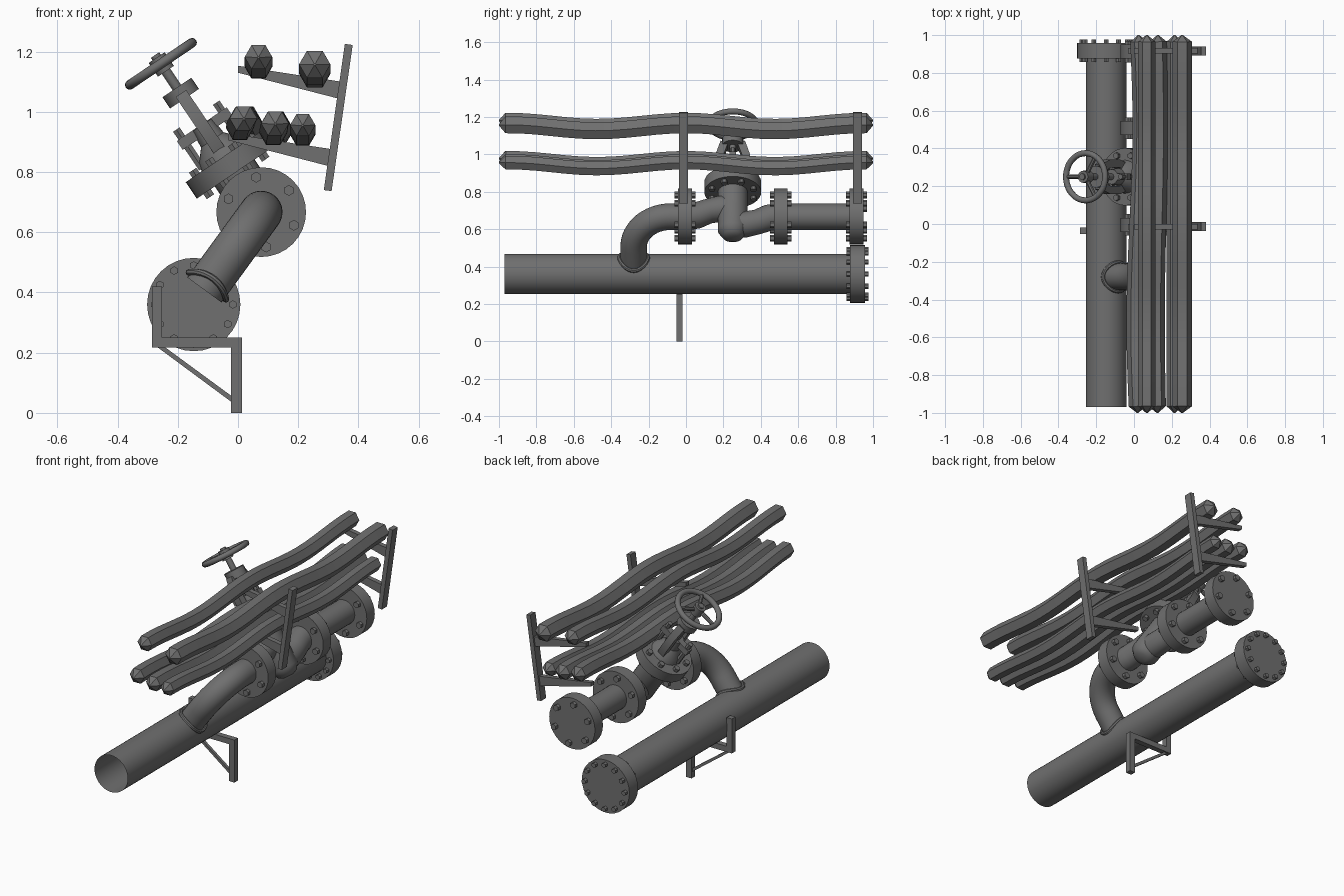
import bpy, bmesh
from math import sin, cos, pi, sqrt, radians
from mathutils import Vector as V

cube = bpy.data.objects.get("Cube")
if cube:
    bpy.data.objects.remove(cube)

steel = bpy.data.materials.new("dark_grey_steel")
steel.use_nodes = True
GREY = (0.16, 0.16, 0.16, 1)
steel.diffuse_color = GREY
bsdf = next(n for n in steel.node_tree.nodes if n.type == "BSDF_PRINCIPLED")
bsdf.inputs["Base Color"].default_value = GREY


def finish(name, bm, fix_normals=True):
    if fix_normals:
        bmesh.ops.recalc_face_normals(bm, faces=bm.faces)
    for f in bm.faces:
        f.smooth = True
    for e in bm.edges:
        e.smooth = e.is_manifold and e.calc_face_angle(0) < radians(35)
    me = bpy.data.meshes.new(name)
    bm.to_mesh(me)
    bm.free()
    me.materials.append(steel)
    ob = bpy.data.objects.new(name, me)
    bpy.context.collection.objects.link(ob)
    return ob


def sweep(name, pts, radii, sides=28, caps=True, closed=False, ref=(1, 0, 0), phase=0):
    """Round section carried along a path, with one radius or one per point."""
    pts = [V(p) for p in pts]
    n = len(pts)
    if not isinstance(radii, (list, tuple)):
        radii = [radii] * n
    bm = bmesh.new()
    rings = []
    for i, p in enumerate(pts):
        if closed:
            t = pts[(i + 1) % n] - pts[i - 1]
        else:
            t = pts[min(i + 1, n - 1)] - pts[max(i - 1, 0)]
        a = t.cross(V(ref)).normalized()
        b = a.cross(t).normalized()
        angles = [phase + 2 * pi * k / sides for k in range(sides)]
        rings.append([bm.verts.new(p + (a * cos(g) + b * sin(g)) * radii[i]) for g in angles])
    for i in range(n if closed else n - 1):
        r, s = rings[i], rings[(i + 1) % n]
        for k in range(sides):
            j = (k + 1) % sides
            bm.faces.new((r[k], r[j], s[j], s[k]))
    if caps and not closed:
        bm.faces.new(rings[0])
        bm.faces.new(rings[-1])
    return finish(name, bm)


def prism(name, outline, y0, y1):
    """Front outline given as (x, z), extruded along y."""
    bm = bmesh.new()
    a, b = ([bm.verts.new((x, y, z)) for x, z in outline] for y in (y0, y1))
    bm.faces.new(a)
    bm.faces.new(b)
    for k in range(len(a)):
        j = (k + 1) % len(a)
        bm.faces.new((a[k], a[j], b[j], b[k]))
    return finish(name, bm)


def rect(x0, x1, z0, z1):
    return [(x0, z0), (x1, z0), (x1, z1), (x0, z1)]


def flange(name, centre, axis, ref, radius, half, bolts, bolt_ring, bolt_r, start):
    """Disc with a ring of hexagonal bolts passing through it."""
    c, d, a = V(centre), V(axis), V(ref)
    b = a.cross(d)
    sweep(name, [c - d * half, c + d * half], radius, 32, ref=ref)
    for k in range(bolts):
        g = start + 2 * pi * k / bolts
        p = c + (a * cos(g) - b * sin(g)) * bolt_ring
        reach = d * (half + 0.02)
        sweep(f"{name}_bolt_{k + 1}", [p - reach, p + reach], bolt_r, 6, ref=ref)


# Main pipe, open at the front, with its end flange
MX, MZ, MR = -0.147, 0.36, 0.108
sweep("main_pipe", [(MX, -0.97, MZ), (MX, 0.9, MZ)], MR, 36, caps=False)
flange("main_flange", (MX, 0.917, MZ), (0, 1, 0), (1, 0, 0), 0.155, 0.04, 12, 0.13, 0.014, 0)

# Branch elbow leaning from the main pipe up to the upper line
UX, UZ, UR = 0.077, 0.667, 0.071
lean = V((UX - MX, 0, UZ - MZ))
rise = lean.length
lean.normalize()
across = V((lean.z, 0, -lean.x))
root = V((MX, -0.28, MZ))
bend = 0.2
path = [root + lean * 0.06]
for k in range(13):
    g = pi / 2 * k / 12
    path.append(root + lean * (rise - bend + bend * sin(g)) + V((0, bend * (1 - cos(g)), 0)))
path.append(V((UX, 0, UZ)))
sweep("branch_elbow", path, UR, ref=across)

# Weld bead following the saddle joint
saddle = []
for k in range(36):
    g = 2 * pi * k / 36
    u = 0.076 * cos(g)
    saddle.append(root + across * u + V((0, 0.076 * sin(g), 0)) + lean * sqrt(MR ** 2 - u * u))
sweep("weld_bead", saddle, 0.011, 8, closed=True, ref=lean)

# Upper line and its flanges
sweep("outlet_pipe", [(UX, 0.5, UZ), (UX, 0.9, UZ)], UR)
for label, y in (("inlet", -0.005), ("middle", 0.507), ("end", 0.912)):
    flange(label + "_flange", (UX, y, UZ), (0, 1, 0), (1, 0, 0),
           0.149, 0.037, 6, 0.117, 0.018, radians(22))

# Valve frame: p across, y along the line, u along the stem
C, P, U = V((UX, 0.25, UZ)), V((0.828, 0, 0.56)), V((-0.56, 0, 0.828))


def at(p, y, u):
    return C + P * p + V((0, y, 0)) + U * u


def stem_part(name, profile, sides=28):
    return sweep(name, [at(0, 0, u) for u, r in profile], [r for u, r in profile], sides, ref=P)


# Valve body with offset inlet and outlet passages
stem_part("valve_body", [(-0.14, 0.03), (-0.128, 0.055), (-0.09, 0.08), (0.18, 0.08)])
for label, s in (("inlet", -1), ("outlet", 1)):
    course = [(0.24, 0), (0.19, 0.008), (0.13, 0.035), (0.07, 0.05), (0, 0.055)]
    sweep(f"valve_{label}_passage", [at(0, s * y, -s * u) for y, u in course],
          [0.072, 0.071, 0.067, 0.07, 0.07], ref=P)

# Bonnet, gland and yoke
flange("bonnet_flange", at(0, 0, 0.19), U, P, 0.152, 0.033, 8, 0.12, 0.017, radians(22.5))
stem_part("bonnet", [(0.2, 0.095), (0.25, 0.08), (0.29, 0.045), (0.35, 0.04)])
sweep("gland_plate", [at(-0.1, 0, 0.335), at(0.1, 0, 0.335)], 0.025, 4, ref=U, phase=pi / 4)
for label, s in (("left", 1), ("right", -1)):
    sweep(f"gland_bolt_{label}", [at(s * 0.08, 0, 0.23), at(s * 0.08, 0, 0.385)], 0.015, 6, ref=P)
for label, s in (("front", -1), ("back", 1)):
    arm = [at(0, s * y, u) for y, u in ((0.05, 0.23), (0.07, 0.3), (0.07, 0.39), (0.045, 0.47))]
    sweep(f"yoke_arm_{label}", arm, 0.03, 4, ref=P, phase=pi / 4)
stem_part("yoke_hub", [(0.455, 0.058), (0.5, 0.058)], 16)
stem_part("stem", [(0.25, 0.017), (0.63, 0.017)], 14)

# Handwheel
WU = 0.595
rim = [at(0.125 * cos(2 * pi * k / 40), 0.125 * sin(2 * pi * k / 40), WU) for k in range(40)]
sweep("handwheel_rim", rim, 0.016, 12, closed=True, ref=U)
stem_part("handwheel_hub", [(WU - 0.03, 0.032), (WU + 0.025, 0.032)], 16)
for k in range(3):
    g = 2 * pi * k / 3 + pi
    sweep(f"handwheel_spoke_{k + 1}", [at(0, 0, WU), at(0.12 * cos(g), 0.12 * sin(g), WU)],
          0.011, 8, ref=U)

# Floor bracket under the main pipe
B0, B1 = -0.052, -0.019
prism("bracket_post", rect(-0.023, 0.013, 0, 0.25), B0, B1)
prism("bracket_beam", rect(-0.285, 0.013, 0.217, 0.25), B0, B1)
prism("bracket_upright", rect(-0.285, -0.252, 0.217, 0.42), B0, B1)
prism("bracket_brace", [(-0.27, 0.22), (-0.245, 0.22), (-0.02, 0.055), (-0.02, 0.035)],
      B0 + 0.008, B1 - 0.008)

# Two tilted racks with tapered arms
for label, y in (("front", -0.014), ("back", 0.917)):
    prism(f"rack_post_{label}", [(0.285, 0.74), (0.311, 0.737), (0.381, 1.222), (0.355, 1.226)],
          y - 0.024, y + 0.024)
    for level, dx, dz in (("upper", 0, 0), ("lower", -0.033, -0.224)):
        outline = [(0, 1.153), (0.345, 1.1), (0.338, 1.043), (0, 1.13)]
        prism(f"rack_{level}_arm_{label}", [(x + dx, z + dz) for x, z in outline],
              y - 0.014, y + 0.014)

# Sagging hexagonal conduits with pointed ends
conduits = ((0.068, 1.166, 0.046, 0), (0.255, 1.142, 0.052, 0), (0.022, 0.962, 0.046, 0.016),
            (0.125, 0.945, 0.046, 0.008), (0.215, 0.94, 0.042, 0))
for i, (x, z, r, sway) in enumerate(conduits):
    ys = [-1, -0.965] + [-0.965 + 1.93 * k / 24 for k in range(1, 25)] + [1]
    line = [(x + sway * sin(3 * y), y, z + 0.016 * cos(2 * pi * y / 0.95)) for y in ys]
    sweep(f"conduit_{i + 1}", line, [0.004] + [r] * (len(ys) - 2) + [0.004], 6, phase=pi / 2)
